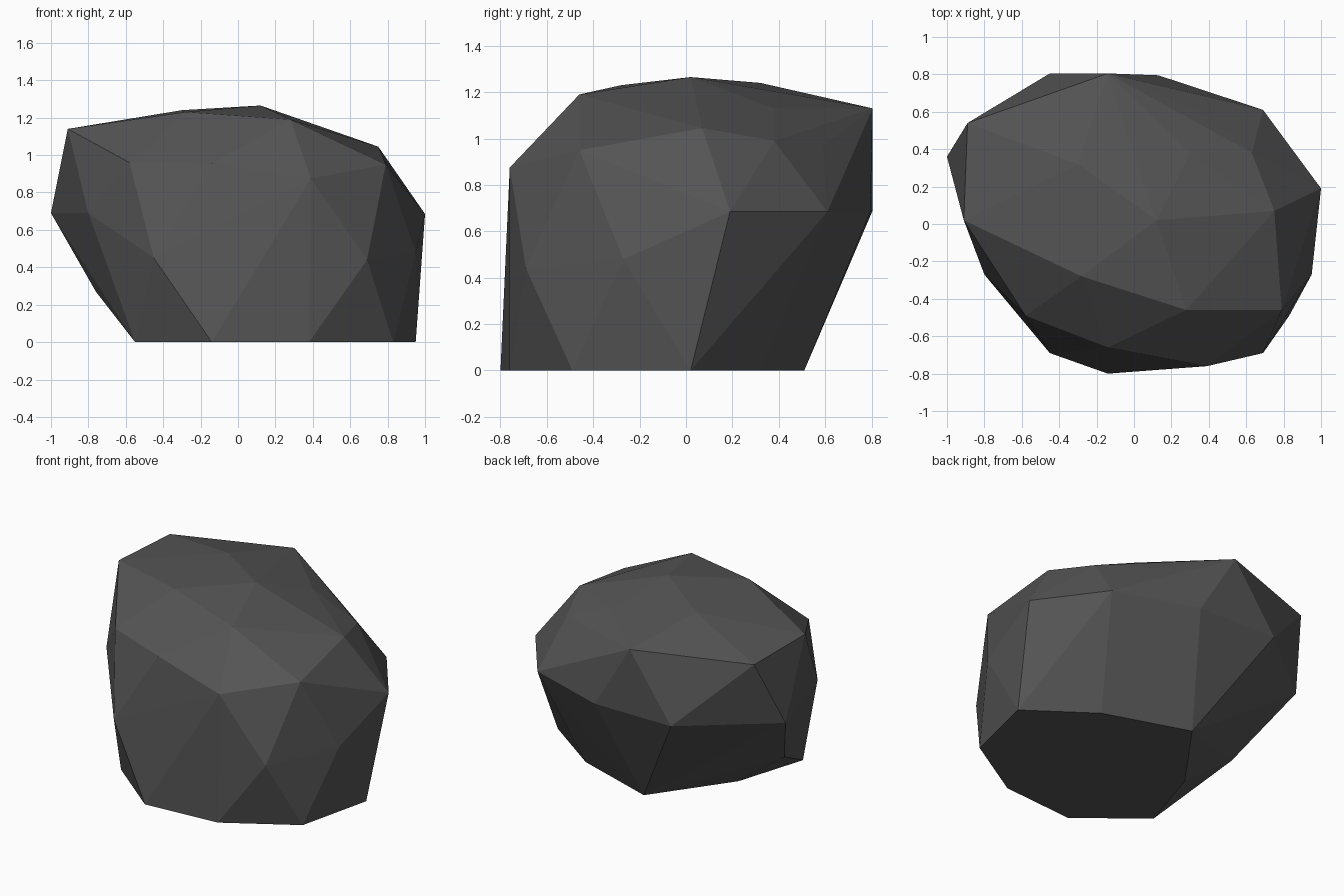
import bpy
import bmesh

# Remove only the default cube
default_cube = bpy.data.objects.get("Cube")
if default_cube:
    bpy.data.objects.remove(default_cube, do_unlink=True)


def flat_material(name, colour):
    material = bpy.data.materials.new(name)
    material.use_nodes = True
    material.diffuse_color = colour
    shader = next(n for n in material.node_tree.nodes if n.type == "BSDF_PRINCIPLED")
    shader.inputs["Base Color"].default_value = colour
    shader.inputs["Roughness"].default_value = 0.9
    return material


def faceted_stone(name, corners, material):
    """Wrap a flat-shaded convex skin around the corner points."""
    bm = bmesh.new()
    for corner in corners:
        bm.verts.new(corner)
    hull = bmesh.ops.convex_hull(bm, input=bm.verts[:], use_existing_faces=False)
    loose = {g for g in hull["geom_interior"] + hull["geom_unused"]
             if isinstance(g, bmesh.types.BMVert)}
    bmesh.ops.delete(bm, geom=list(loose), context="VERTS")
    # Merge the flat underside into a single face
    underside = [f for f in bm.faces if all(v.co.z == 0 for v in f.verts)]
    bmesh.ops.dissolve_faces(bm, faces=underside)
    bmesh.ops.recalc_face_normals(bm, faces=bm.faces[:])
    mesh = bpy.data.meshes.new(name)
    bm.to_mesh(mesh)
    bm.free()
    mesh.materials.append(material)
    stone = bpy.data.objects.new(name, mesh)
    bpy.context.collection.objects.link(stone)
    return stone


# Flat footprint, counter-clockwise from the front
footprint = [(-.14, -.8), (.38, -.76), (.83, -.49), (.95, .02),
             (.53, .32), (-.04, .51), (-.4, .01), (-.55, -.47)]
base = [(x, y, 0) for x, y in footprint]

# Lower flank corners
flank = [(-.45, -.69, .45), (.69, -.69, .44), (.95, -.27, .48), (.83, .19, .26),
         (.36, .52, .28), (-.15, .67, .4), (-.76, .03, .27)]

# Widest belt
belt = [(1, .19, .685), (.69, .61, .685), (.13, .795, .685),
        (-.45, .805, .69), (-1, .36, .69), (-.8, -.27, .69)]

# Shoulder rim
shoulder = [(-.58, -.49, .96), (-.14, -.66, .955), (.39, -.76, .875), (.79, -.46, .95),
            (.75, .07, 1.045), (.63, .38, .99), (.37, .59, .968),
            (-.14, .805, 1.13), (-.89, .54, 1.125), (-.91, .02, 1.14)]

# Crown
crown = [(.28, -.46, 1.19), (-.28, -.28, 1.23), (.12, .02, 1.265),
         (-.3, .32, 1.24), (.3, .38, 1.13)]

dark_grey = flat_material("dark grey stone", (.09, .09, .09, 1))
faceted_stone("boulder", base + flank + belt + shoulder + crown, dark_grey)
